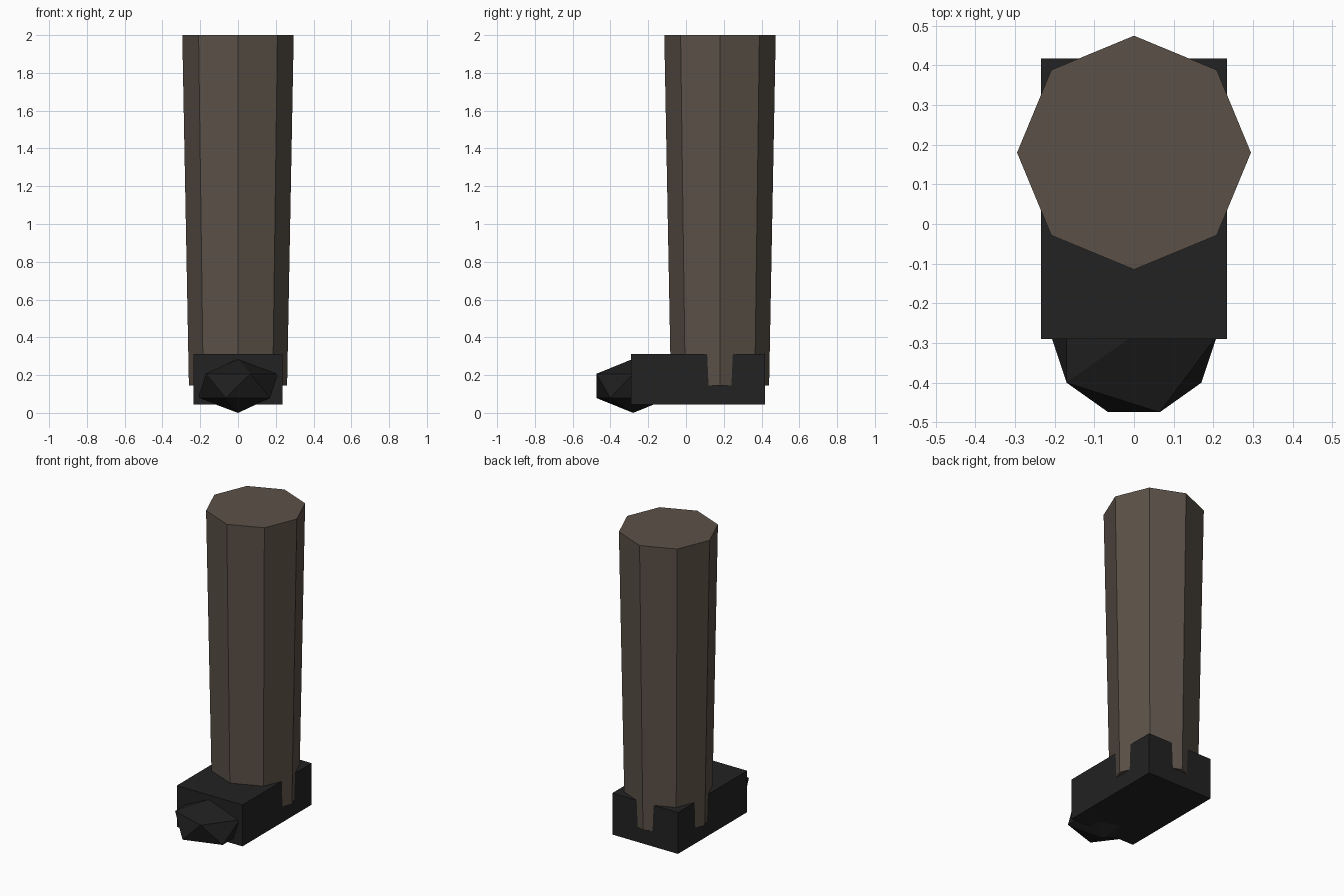
import bpy
import math

cube = bpy.data.objects.get("Cube")
if cube:
    bpy.data.objects.remove(cube, do_unlink=True)


def make_material(name, color):
    mat = bpy.data.materials.new(name)
    mat.use_nodes = True
    mat.diffuse_color = (*color, 1)
    bsdf = mat.node_tree.nodes["Principled BSDF"]
    bsdf.inputs["Base Color"].default_value = (*color, 1)
    bsdf.inputs["Roughness"].default_value = 0.9
    return mat


def finish(name, mat, scale=(1, 1, 1)):
    obj = bpy.context.object
    obj.name = obj.data.name = name
    obj.scale = scale
    obj.data.materials.append(mat)
    bpy.ops.object.transform_apply(location=False, rotation=False, scale=True)
    bpy.ops.object.shade_flat()
    return obj


trouser_brown = make_material("trouser brown", (0.105, 0.082, 0.064))
boot_black = make_material("boot black", (0.016, 0.016, 0.016))
toe_black = make_material("toe black", (0.0135, 0.0135, 0.0135))

# Tapered eight-sided leg, corners on the axes
leg_bottom, leg_top = 0.145, 2.0
bpy.ops.mesh.primitive_cone_add(
    vertices=8, radius1=0.26, radius2=0.295, depth=leg_top - leg_bottom,
    location=(0, 0.18, (leg_top + leg_bottom) / 2))
finish("leg", trouser_brown)

# Boot block that the leg sinks into
bpy.ops.mesh.primitive_cube_add(size=1, location=(0, 0.064, 0.179))
finish("boot", boot_black, (0.47, 0.708, 0.268))

# Faceted toe cap, half buried in the front of the boot
bpy.ops.mesh.primitive_ico_sphere_add(
    subdivisions=1, radius=1, location=(0, -0.28, 0.143))
finish("toe_cap", toe_black, (0.235, 0.229, 0.143))
